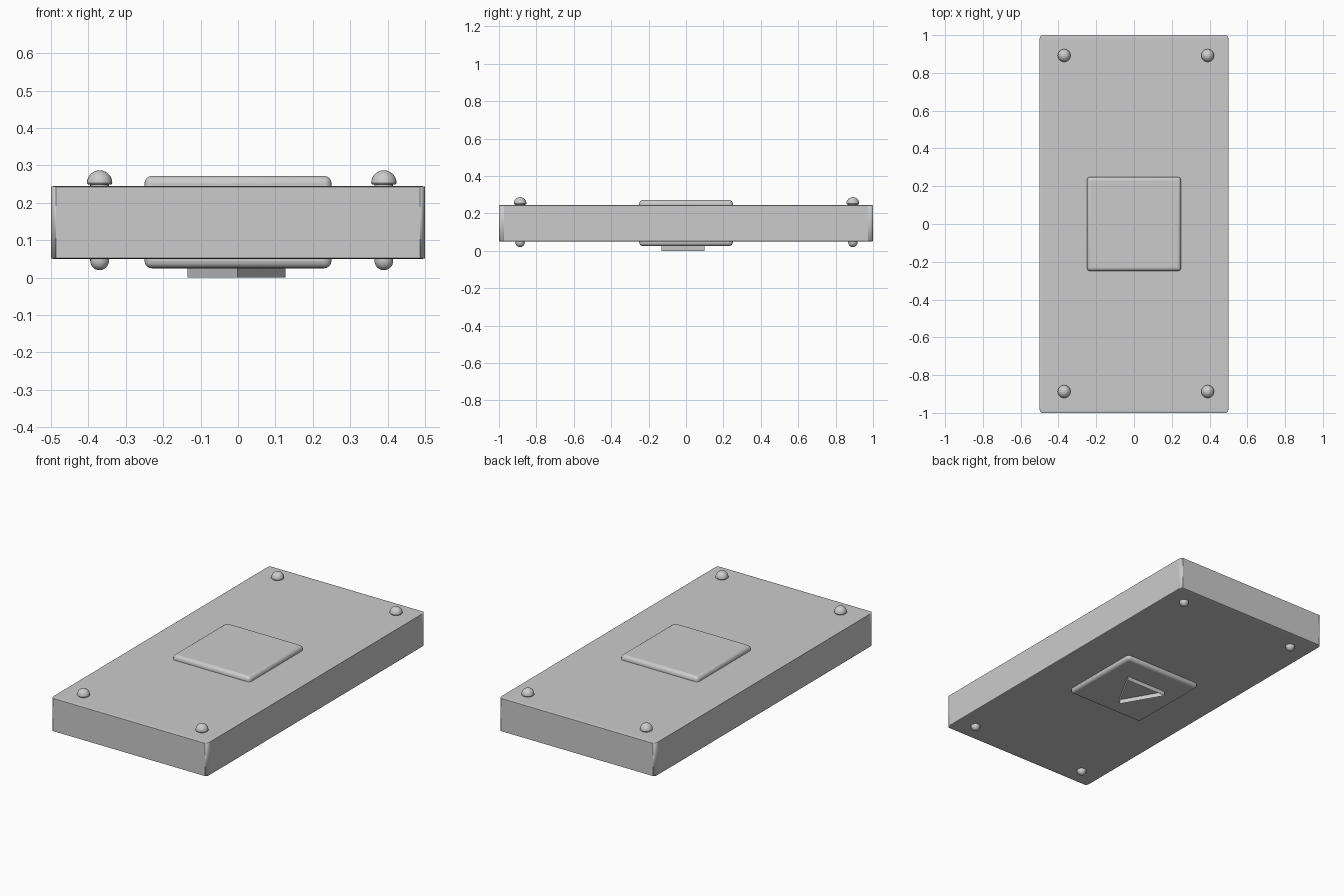
import bpy, bmesh, math

if "Cube" in bpy.data.objects:
    bpy.data.objects.remove(bpy.data.objects["Cube"])


def smooth(obj, angle=35):
    bpy.ops.object.select_all(action='DESELECT')
    bpy.context.view_layer.objects.active = obj
    obj.select_set(True)
    bpy.ops.object.shade_smooth_by_angle(angle=math.radians(angle))


def mesh_object(name, bm):
    bmesh.ops.recalc_face_normals(bm, faces=bm.faces)
    mesh = bpy.data.meshes.new(name)
    bm.to_mesh(mesh)
    bm.free()
    obj = bpy.data.objects.new(name, mesh)
    bpy.context.collection.objects.link(obj)
    return obj


def rounded_box(name, half, z, bevel, segments):
    """Cube bevelled before its scale, so the rounding follows the proportions."""
    bpy.ops.mesh.primitive_cube_add(size=2, location=(0, 0, z))
    obj = bpy.context.object
    obj.name = name
    obj.scale = half
    mod = obj.modifiers.new("rounding", 'BEVEL')
    mod.width, mod.segments = bevel, segments
    smooth(obj)
    return obj


# main slab
rounded_box("slab", (0.5, 1.0, 0.0975), 0.1475, 0.026, 4)

# centre block, showing as a raised pad above and below the slab
pad = rounded_box("centre_pad", (1, 1, 1), 0.1485, 0.02, 4)
pad.scale = (0.25, 0.25, 0.1235)
bpy.ops.object.transform_apply(location=False, rotation=False, scale=True)

# rivets: domed head, shaft through the slab, rounded tip below
HEAD_R, HEAD_Z, SHAFT_R, TIP_Z = 0.034, 0.253, 0.025, 0.045
quarter = [math.radians(15 * i) for i in range(7)]
profile = [(HEAD_R * math.sin(a), HEAD_Z + HEAD_R * math.cos(a)) for a in quarter]
profile += [(HEAD_R - 0.003, 0.249), (SHAFT_R, 0.249)]
profile += [(SHAFT_R * math.cos(a), TIP_Z - SHAFT_R * math.sin(a)) for a in quarter]


def rivet(name, x, y):
    bm = bmesh.new()
    verts = [bm.verts.new((r, 0, z)) for r, z in profile]
    edges = [bm.edges.new(pair) for pair in zip(verts, verts[1:])]
    bmesh.ops.spin(bm, geom=verts + edges, cent=(0, 0, 0), axis=(0, 0, 1),
                   angle=2 * math.pi, steps=24, use_duplicate=False)
    bmesh.ops.remove_doubles(bm, verts=bm.verts, dist=0.0001)
    obj = mesh_object(name, bm)
    obj.location = (x, y, 0)
    smooth(obj)


for side, x in (("left", -0.37), ("right", 0.39)):
    for end, y in (("front", -0.887), ("back", 0.892)):
        rivet(f"rivet_{end}_{side}", x, y)

# open triangular rim under the pad, pointing to the front
bm = bmesh.new()
ring = [bm.verts.new((x, y, 0)) for x, y in ((-0.135, 0.1), (0.127, 0.1), (-0.002, -0.13))]
edges = [bm.edges.new((ring[i], ring[(i + 1) % 3])) for i in range(3)]
walls = bmesh.ops.extrude_edge_only(bm, edges=edges)
bmesh.ops.translate(bm, vec=(0, 0, 0.026),
                    verts=[v for v in walls["geom"] if isinstance(v, bmesh.types.BMVert)])
mesh_object("triangle_rim", bm)
